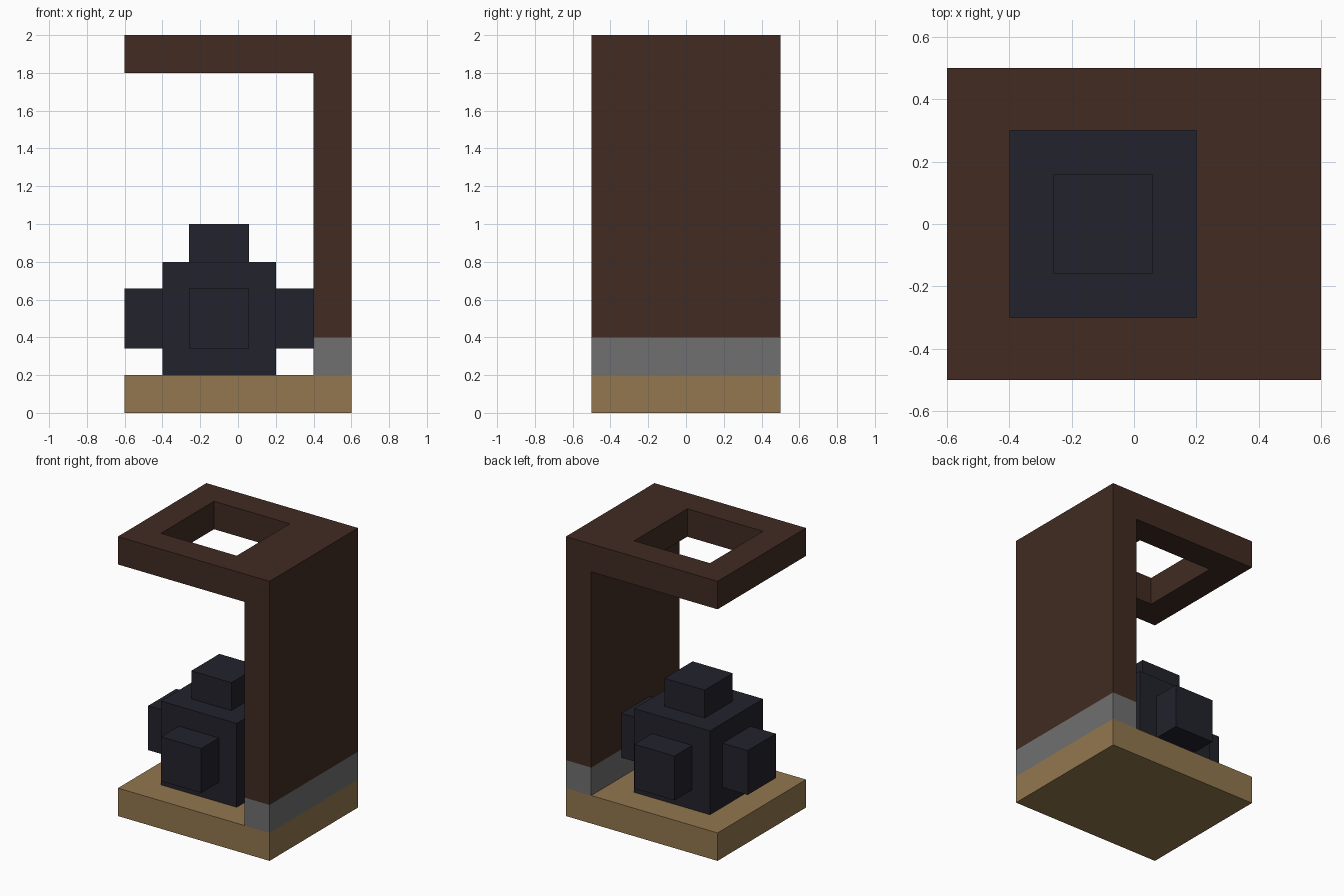
import bpy
import bmesh
from mathutils import Vector, Matrix

if "Cube" in bpy.data.objects:
    bpy.data.objects.remove(bpy.data.objects["Cube"], do_unlink=True)


def material(name, rgb):
    """Flat material from 8-bit display colour, stored as linear."""
    linear = [((c / 255 + 0.055) / 1.055) ** 2.4 for c in rgb]
    mat = bpy.data.materials.new(name)
    mat.use_nodes = True
    mat.diffuse_color = (*linear, 1)
    shader = next(n for n in mat.node_tree.nodes if n.type == "BSDF_PRINCIPLED")
    shader.inputs["Base Color"].default_value = (*linear, 1)
    shader.inputs["Roughness"].default_value = 0.9
    return mat


def add_object(name, bm, *mats):
    bmesh.ops.recalc_face_normals(bm, faces=bm.faces)
    mesh = bpy.data.meshes.new(name)
    bm.to_mesh(mesh)
    bm.free()
    for mat in mats:
        mesh.materials.append(mat)
    obj = bpy.data.objects.new(name, mesh)
    bpy.context.collection.objects.link(obj)
    return obj


def box(low, high):
    low, high = Vector(low), Vector(high)
    bm = bmesh.new()
    bmesh.ops.create_cube(bm, size=1, matrix=Matrix.Translation((low + high) / 2)
                          @ Matrix.Diagonal((*(high - low), 1)))
    return bm


tan = material("tan wood", (146, 119, 78))
brown = material("dark brown wood", (65, 43, 34))
grey = material("grey stone", (112, 112, 112))
navy = material("dark navy metal", (34, 34, 44))

# Floor slab
add_object("base_slab", box((-0.6, -0.5, 0), (0.6, 0.5, 0.2)), tan)

# Wall and roof in one L-shaped profile, extruded front to back
bm = bmesh.new()
profile = [(0.4, 0.2), (0.6, 0.2), (0.6, 2), (-0.6, 2), (-0.6, 1.8), (0.4, 1.8)]
face = bm.faces.new([bm.verts.new((x, -0.5, z)) for x, z in profile])
side = bmesh.ops.extrude_face_region(bm, geom=[face])["geom"]
bmesh.ops.translate(bm, vec=(0, 1, 0),
                    verts=[v for v in side if isinstance(v, bmesh.types.BMVert)])

# Stone footing: the lowest strip of the wall
bmesh.ops.bisect_plane(bm, geom=bm.verts[:] + bm.edges[:] + bm.faces[:],
                       plane_co=(0, 0, 0.4), plane_no=(0, 0, 1))
for f in bm.faces:
    f.material_index = 1 if f.calc_center_median().z < 0.4 else 0
frame = add_object("wall_and_roof", bm, brown, grey)

# Square opening in the roof
cutter = add_object("roof_opening_cutter",
                    box((-0.4, -0.3, 1.7), (0.2, 0.3, 2.1)), brown)
cutter.hide_render = True
cut = frame.modifiers.new("roof_opening", "BOOLEAN")
cut.operation = "DIFFERENCE"
cut.solver = "EXACT"
cut.object = cutter
bpy.context.view_layer.objects.active = frame
bpy.ops.object.modifier_apply(modifier=cut.name)
bpy.data.objects.remove(cutter, do_unlink=True)

# Core block with a square stud on the top and on each side
bm = box((-0.4, -0.3, 0.2), (0.2, 0.3, 0.8))
bm.normal_update()
for f in [f for f in bm.faces if f.normal.z > -0.5]:
    normal = f.normal.copy()
    bmesh.ops.inset_individual(bm, faces=[f], thickness=0.2)
    stud = bmesh.ops.extrude_discrete_faces(bm, faces=[f])["faces"][0]
    bmesh.ops.translate(bm, vec=normal * 0.2, verts=stud.verts[:])
add_object("studded_core", bm, navy)
